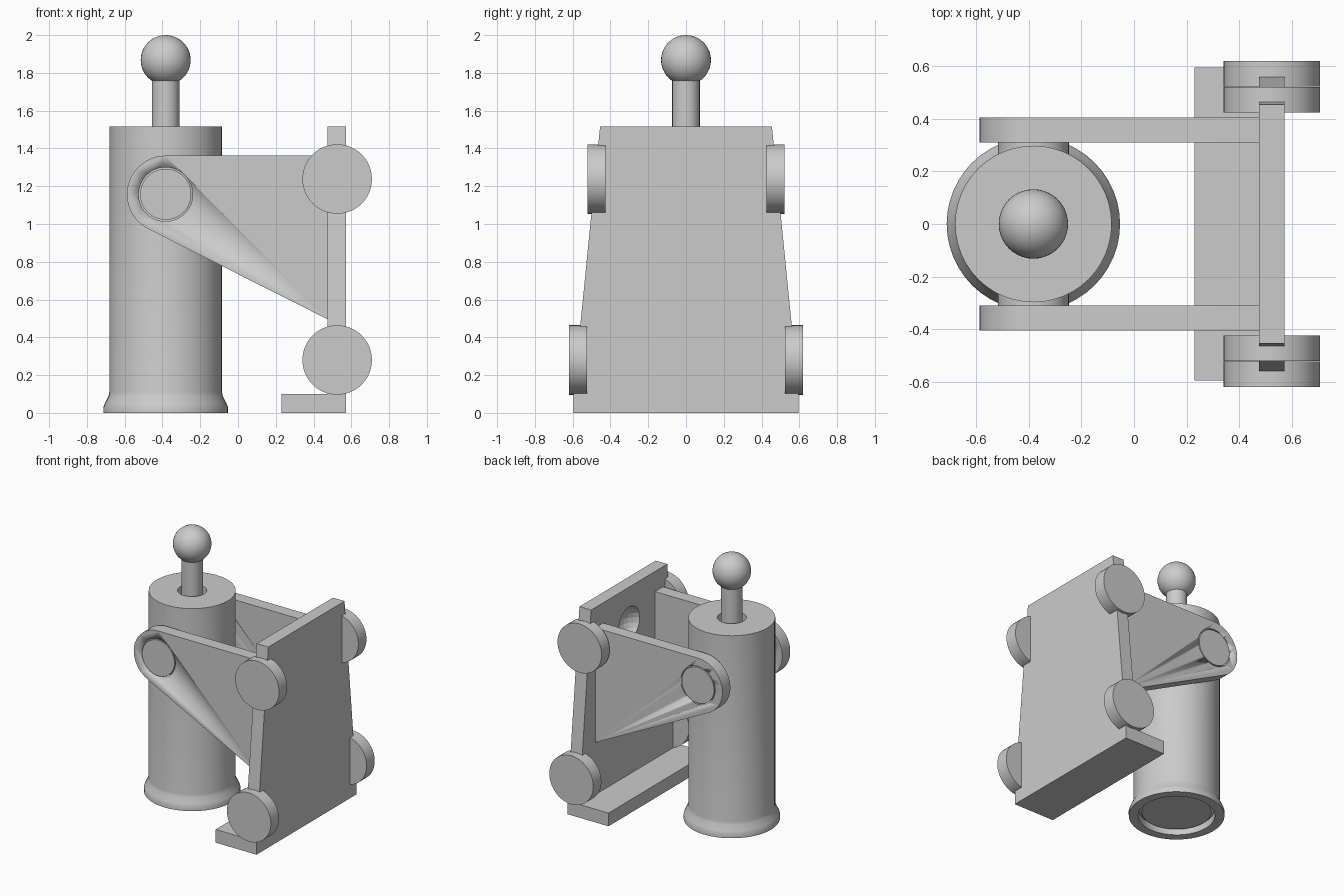
import bpy, bmesh, math
from mathutils import Matrix, Vector

if "Cube" in bpy.data.objects:
    bpy.data.objects.remove(bpy.data.objects["Cube"])

grey = bpy.data.materials.new("plain grey")
grey.use_nodes = True
colour = (0.6, 0.6, 0.6, 1)
grey.diffuse_color = colour
grey.node_tree.nodes["Principled BSDF"].inputs["Base Color"].default_value = colour

AXIS_X = -0.383      # upright axis of the cylinder
PIVOT_Z = 1.157      # height of the trunnion


def add_object(name, bm, smooth=False):
    bmesh.ops.recalc_face_normals(bm, faces=bm.faces)
    mesh = bpy.data.meshes.new(name)
    bm.to_mesh(mesh)
    bm.free()
    mesh.materials.append(grey)
    obj = bpy.data.objects.new(name, mesh)
    bpy.context.collection.objects.link(obj)
    if smooth:
        bpy.ops.object.select_all(action='DESELECT')
        obj.select_set(True)
        bpy.context.view_layer.objects.active = obj
        bpy.ops.object.shade_smooth_by_angle(angle=math.radians(35))
    return obj


def lathe(name, profile, closed, segments=48):
    """Spin (radius, height) points round the cylinder axis."""
    bm = bmesh.new()
    verts = [bm.verts.new((AXIS_X + r, 0, z)) for r, z in profile]
    pairs = list(zip(verts, verts[1:]))
    if closed:
        pairs.append((verts[-1], verts[0]))
    edges = [bm.edges.new(p) for p in pairs]
    bmesh.ops.spin(bm, geom=verts + edges, cent=(AXIS_X, 0, 0), axis=(0, 0, 1),
                   angle=math.tau, steps=segments)
    bmesh.ops.remove_doubles(bm, verts=bm.verts, dist=0.0005)
    return add_object(name, bm, True)


def disc(name, x, z, radius, y0, y1, segments=48):
    """A cylinder lying along y."""
    bm = bmesh.new()
    place = Matrix.Translation((x, (y0 + y1) / 2, z)) @ Matrix.Rotation(math.pi / 2, 4, 'X')
    bmesh.ops.create_cone(bm, cap_ends=True, segments=segments, radius1=radius,
                          radius2=radius, depth=abs(y1 - y0), matrix=place)
    return add_object(name, bm, True)


def prism(name, points, offset, smooth=False):
    """Extrude an outline of 3D points along a vector."""
    bm = bmesh.new()
    face = bm.faces.new([bm.verts.new(p) for p in points])
    moved = bmesh.ops.extrude_face_region(bm, geom=[face])["geom"]
    bmesh.ops.translate(bm, vec=Vector(offset),
                        verts=[v for v in moved if isinstance(v, bmesh.types.BMVert)])
    if face.is_valid and len(face.edges) and any(len(e.link_faces) < 2 for e in face.edges):
        bm.faces.new(list(face.verts))
    return add_object(name, bm, smooth)


def cut(target, cutter):
    mod = target.modifiers.new("cut", 'BOOLEAN')
    mod.operation = 'DIFFERENCE'
    mod.solver = 'EXACT'
    mod.object = cutter
    cutter.hide_render = True
    cutter.hide_viewport = True
    cutter.display_type = 'WIRE'


# Hollow cylinder with a flared foot
lathe("barrel", [(0.265, 0), (0.33, 0), (0.33, 0.03), (0.322, 0.05), (0.302, 0.09),
                 (0.298, 0.11), (0.298, 1.515), (0.1, 1.515), (0.1, 1.42),
                 (0.265, 1.42)], True)

# Piston and rod sliding in the cylinder
lathe("piston_rod", [(0, 0.03), (0.24, 0.03), (0.262, 0.05), (0.262, 0.25),
                     (0.073, 0.25), (0.073, 1.78), (0, 1.78)], False)

# Ball on the rod end
bm = bmesh.new()
bmesh.ops.create_uvsphere(bm, u_segments=40, v_segments=24, radius=0.132,
                          matrix=Matrix.Translation((AXIS_X, 0, 1.868)))
add_object("rod_ball", bm, True)

# Side arms, pivot pins and rollers, mirrored front to back
START, END = math.radians(90), math.radians(243.5)
arc = [START + (END - START) * i / 24 for i in range(25)]
for side, s in (("front", -1), ("back", 1)):
    outline = [(AXIS_X + 0.205 * math.cos(a), s * 0.31, PIVOT_Z + 0.205 * math.sin(a))
               for a in arc]
    outline += [(0.476, s * 0.31, 0.495), (0.476, s * 0.31, 1.362)]
    arm = prism(side + "_arm", outline, (0, s * 0.095, 0), True)
    cut(arm, disc(side + "_pin_hole_cutter", AXIS_X, PIVOT_Z, 0.143, s * 0.25, s * 0.5))
    disc(side + "_pivot_pin", AXIS_X, PIVOT_Z, 0.135, s * 0.267, s * 0.405)
    disc(side + "_upper_roller", 0.525, 1.238, 0.184, s * 0.425, s * 0.521)
    disc(side + "_lower_roller", 0.525, 0.28, 0.184, s * 0.523, s * 0.62)

# Tapered back plate with a ball socket on its inner face
half = [(0.596, 0), (0.596, 0.1), (0.455, 1.515)]
outline = [(0.475, y, z) for y, z in half] + [(0.475, -y, z) for y, z in reversed(half)]
plate = prism("tapered_plate", outline, (0.097, 0, 0))
bm = bmesh.new()
bmesh.ops.create_uvsphere(bm, u_segments=24, v_segments=12, radius=0.14,
                          matrix=Matrix.Translation((0.415, 0, 1.238)))
cut(plate, add_object("socket_cutter", bm))

# Foot ledge under the plate
bm = bmesh.new()
bmesh.ops.create_cube(bm, size=1, matrix=Matrix.Translation((0.354, 0, 0.05))
                      @ Matrix.Diagonal((0.246, 1.192, 0.1, 1)))
add_object("foot_ledge", bm)
